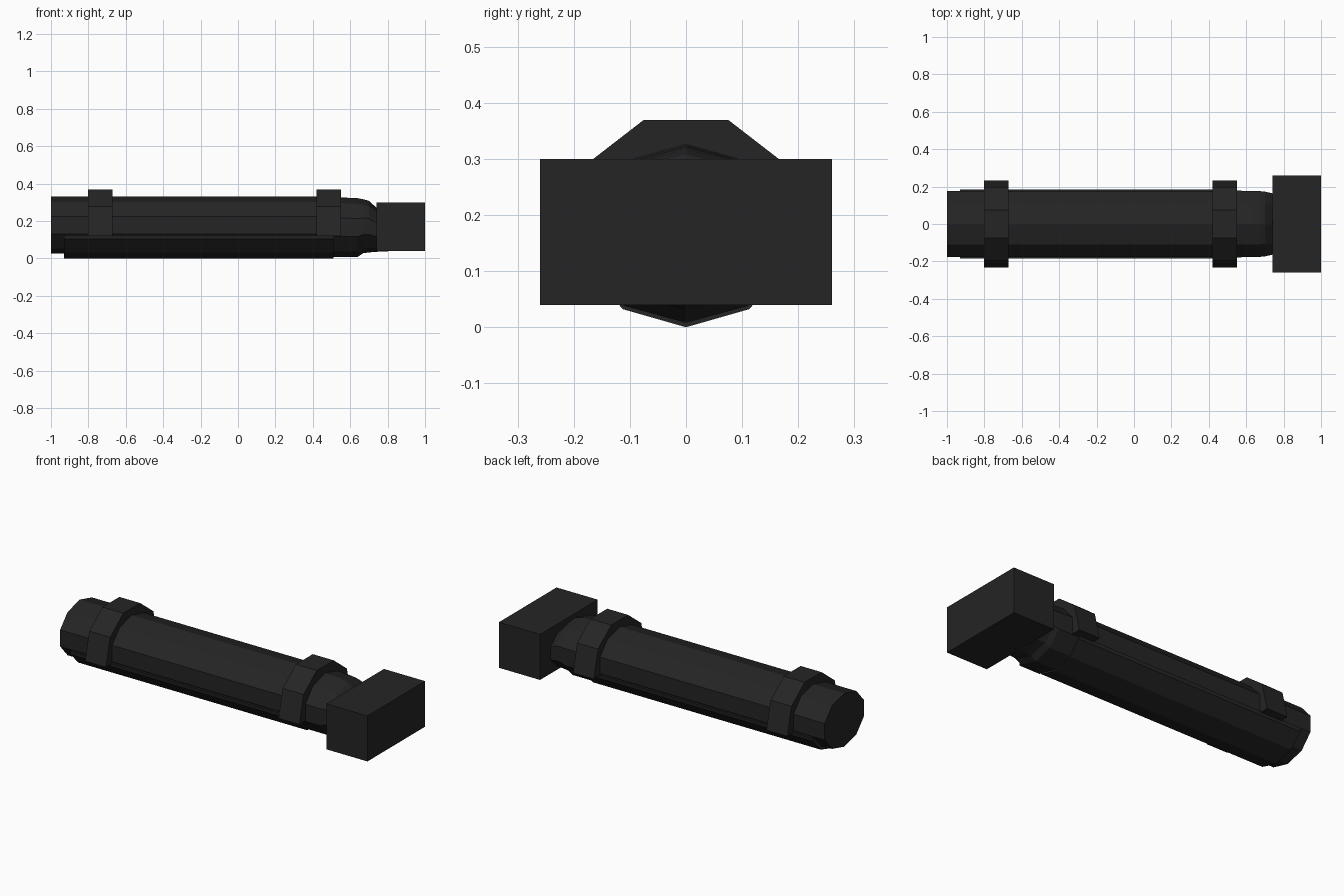
import bpy
import bmesh
from math import sin, cos, pi

cube = bpy.data.objects.get("Cube")
if cube:
    bpy.data.objects.remove(cube)

black = bpy.data.materials.new("matte black")
black.use_nodes = True
colour = (0.018, 0.018, 0.018, 1)
black.diffuse_color = colour
bsdf = black.node_tree.nodes["Principled BSDF"]
bsdf.inputs["Base Color"].default_value = colour
bsdf.inputs["Roughness"].default_value = 0.8


def loft(name, sections):
    """Skin closed (y, z) outlines placed along x, with capped ends."""
    bm = bmesh.new()
    rings = [[bm.verts.new((x, y, z)) for y, z in outline] for x, outline in sections]
    for a, b in zip(rings, rings[1:]):
        for i in range(len(a)):
            j = (i + 1) % len(a)
            bm.faces.new((a[i], a[j], b[j], b[i]))
    bm.faces.new(rings[0])
    bm.faces.new(rings[-1])
    bmesh.ops.recalc_face_normals(bm, faces=bm.faces)
    mesh = bpy.data.meshes.new(name)
    bm.to_mesh(mesh)
    bm.free()
    mesh.materials.append(black)
    obj = bpy.data.objects.new(name, mesh)
    bpy.context.collection.objects.link(obj)


def decagon(ry, low, high):
    mid, rz = (low + high) / 2, (high - low) / 2
    return [(ry * sin(k * pi / 5), mid + rz * cos(k * pi / 5)) for k in range(10)]


def mirrored(half):
    """Complete an outline from its +y half, listed top to bottom."""
    return half + [(-y, z) for y, z in reversed(half) if y > 0]


def prism(name, x0, x1, outline):
    loft(name, [(x0, outline), (x1, outline)])


# Ten-sided tube
prism("main_tube", -1.0, 0.55, decagon(0.186, 0.025, 0.33))

# Shallow shell under the tube
prism("lower_shell", -0.93, 0.51,
      mirrored([(0.185, 0.125), (0.182, 0.105), (0.112, 0.032), (0, 0)]))

# Neck tapering into the end block
loft("neck", [
    (0.50, decagon(0.188, 0.008, 0.328)),
    (0.64, decagon(0.186, 0.008, 0.322)),
    (0.67, decagon(0.185, 0.028, 0.316)),
    (0.70, decagon(0.182, 0.032, 0.308)),
    (0.75, decagon(0.170, 0.036, 0.262)),
    (0.84, decagon(0.150, 0.040, 0.250)),
])

# Raised clamps over the tube
clamp = mirrored([(0.076, 0.369), (0.195, 0.277), (0.233, 0.12)])
for name, x in (("rear_clamp", -0.737), ("front_clamp", 0.485)):
    prism(name, x - 0.066, x + 0.066, clamp)

# Rectangular end block
prism("end_block", 0.74, 1.0, mirrored([(0.26, 0.30), (0.26, 0.04)]))
